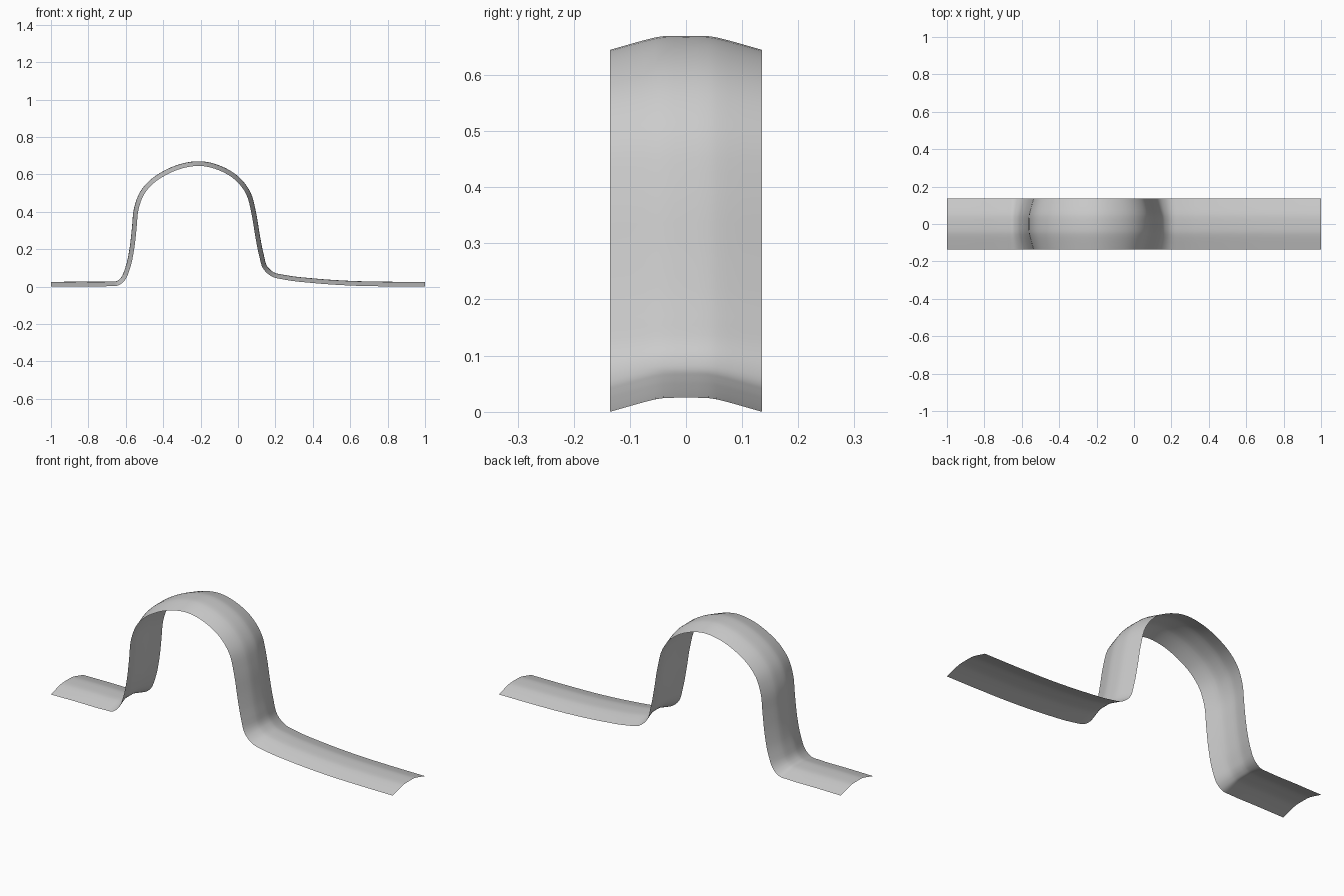
import bpy, bmesh
from mathutils import Vector

if "Cube" in bpy.data.objects:
    bpy.data.objects.remove(bpy.data.objects["Cube"])

# Mid-line of the strip seen from the front (x, z)
path = [Vector(p) for p in [
    (-1, .013), (-.85, .0145), (-.68, .0155), (-.645, .018), (-.618, .038), (-.59, .1),
    (-.568, .2), (-.555, .31), (-.543, .42), (-.513, .5), (-.46, .562),
    (-.4, .603), (-.3, .645), (-.2, .658), (-.1, .635), (0, .574),
    (.055, .50), (.083, .40), (.105, .27), (.125, .17), (.147, .1),
    (.185, .066), (.25, .05), (.4, .032), (.6, .0185), (.8, .014), (1, .013)]]

# Arched cross-section: (y, offset along the path normal)
half = [(.02, .0124), (.04, .0118), (.055, .0095), (.075, .0045), (.1, -.0025), (.135, -.0125)]
section = [(-y, h) for y, h in reversed(half)] + [(0, .0125)] + half


def smooth_path(pts, steps):
    """Smooth curve through pts with chord-length tangents."""
    n = len(pts)
    d = [(pts[i + 1] - pts[i]).length for i in range(n - 1)]
    s = [(pts[i + 1] - pts[i]) / d[i] for i in range(n - 1)]
    t = [s[0]] + [(s[i - 1] * d[i] + s[i] * d[i - 1]) / (d[i - 1] + d[i])
                  for i in range(1, n - 1)] + [s[-1]]
    out = []
    for i in range(n - 1):
        for k in range(steps):
            u = k / steps
            out.append(pts[i] * (2*u**3 - 3*u**2 + 1) + pts[i + 1] * (3*u**2 - 2*u**3)
                       + (t[i] * (u**3 - 2*u**2 + u) + t[i + 1] * (u**3 - u**2)) * d[i])
    return out + [pts[-1]]


# Sweep the cross-section along the path
curve = smooth_path(path, 4)
bm = bmesh.new()
rows = []
for i, p in enumerate(curve):
    t = (curve[min(i + 1, len(curve) - 1)] - curve[max(i - 1, 0)]).normalized()
    if i in (0, len(curve) - 1):
        t = Vector((1, 0))
    rows.append([bm.verts.new((p.x - t.y * h, y, p.y + t.x * h)) for y, h in section])
for a, b in zip(rows, rows[1:]):
    for j in range(len(section) - 1):
        f = bm.faces.new((a[j], b[j], b[j + 1], a[j + 1]))
        f.smooth = True

# Rest the strip on the ground
low = min(v.co.z for v in bm.verts)
bmesh.ops.translate(bm, verts=bm.verts, vec=(0, 0, -low))

mesh = bpy.data.meshes.new("arched_strip")
bm.to_mesh(mesh)
bm.free()
bpy.context.collection.objects.link(bpy.data.objects.new("arched_strip", mesh))
